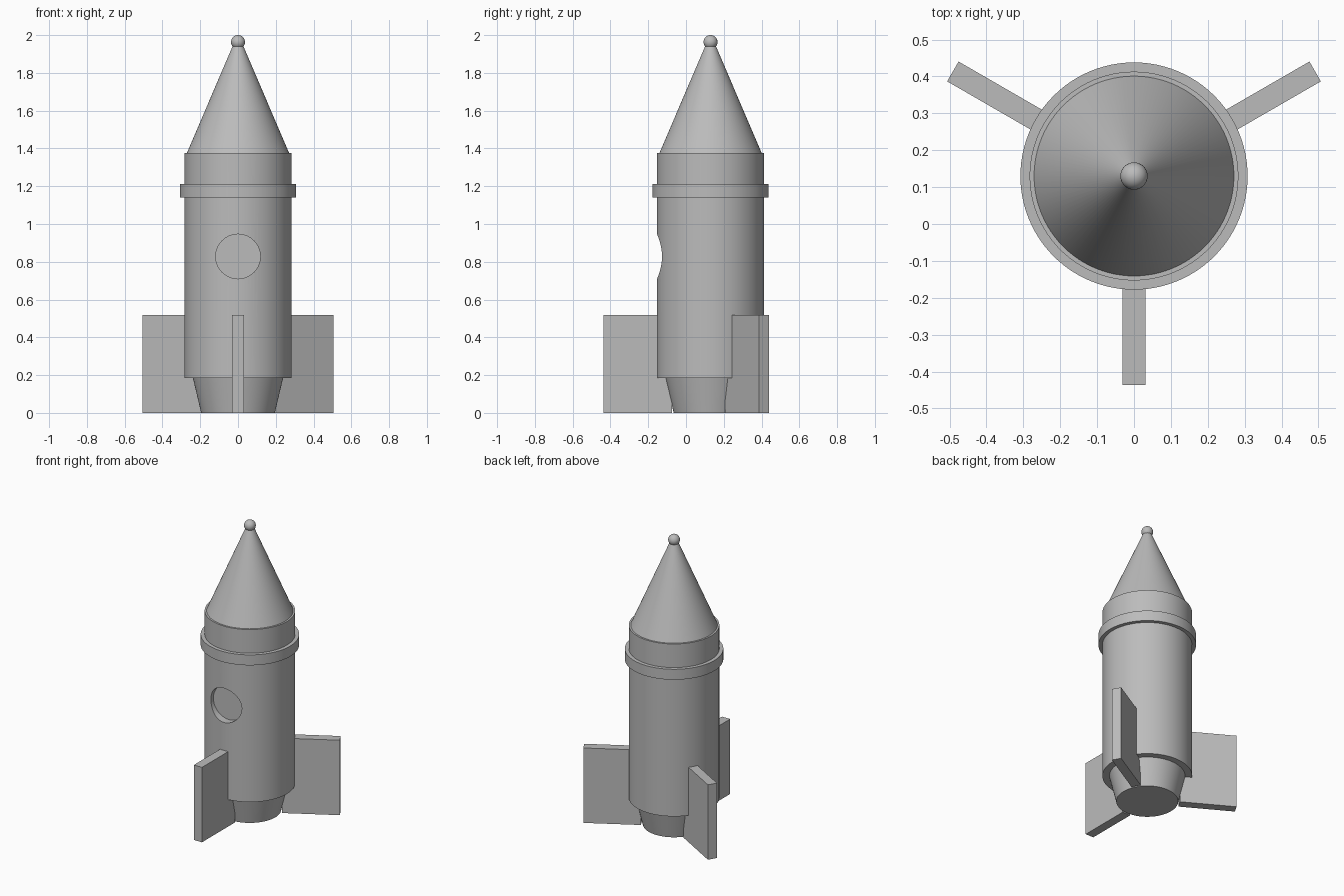
import bpy
import math
from mathutils import Matrix, Vector

cube = bpy.data.objects.get("Cube")
if cube:
    bpy.data.objects.remove(cube, do_unlink=True)

AXIS_Y = 0.13

grey = bpy.data.materials.new("plain_grey")
grey.use_nodes = True
grey.diffuse_color = (0.5, 0.5, 0.5, 1)
grey.node_tree.nodes["Principled BSDF"].inputs["Base Color"].default_value = (0.5, 0.5, 0.5, 1)


def finish(name):
    obj = bpy.context.object
    obj.name = name
    obj.data.materials.clear()
    obj.data.materials.append(grey)
    return obj


def smooth():
    bpy.ops.object.shade_smooth_by_angle(angle=math.radians(30))


def tapered(name, r_low, r_high, z_low, z_high):
    bpy.ops.mesh.primitive_cone_add(
        vertices=96, radius1=r_low, radius2=r_high, depth=z_high - z_low,
        location=(0, AXIS_Y, (z_low + z_high) / 2))
    obj = finish(name)
    smooth()
    return obj


# Hull, collar, nozzle and nose
body = tapered("body", 0.283, 0.283, 0.185, 1.375)
tapered("collar", 0.308, 0.308, 1.14, 1.212)
tapered("nozzle", 0.195, 0.24, 0, 0.19)
tapered("nose_cone", 0.273, 0.025, 1.37, 1.95)

bpy.ops.mesh.primitive_uv_sphere_add(segments=32, ring_count=16, radius=0.037,
                                     location=(0, AXIS_Y, 1.963))
finish("nose_ball")
smooth()

# Round flat-bottomed porthole recess in the front of the hull
bpy.ops.mesh.primitive_cylinder_add(vertices=64, radius=0.118, depth=0.2,
                                    location=(0, -0.2, 0.828),
                                    rotation=(math.pi / 2, 0, 0))
cutter = finish("porthole_cutter")
bpy.context.view_layer.objects.active = body
cut = body.modifiers.new("porthole", "BOOLEAN")
cut.object = cutter
cut.solver = "EXACT"
bpy.ops.object.modifier_apply(modifier=cut.name)
bpy.data.objects.remove(cutter, do_unlink=True)
bpy.ops.object.select_all(action="DESELECT")
body.select_set(True)
smooth()

# Three slab fins around the tail
INNER, OUTER, HEIGHT = 0.205, 0.567, 0.517
for name, angle in (("front_fin", -90), ("left_fin", 30), ("right_fin", 150)):
    turn = Matrix.Rotation(math.radians(angle), 4, "Z")
    centre = turn @ Vector(((INNER + OUTER) / 2, 0, HEIGHT / 2))
    bpy.ops.mesh.primitive_cube_add(size=1, location=centre + Vector((0, AXIS_Y, 0)),
                                    rotation=(0, 0, math.radians(angle)))
    fin = finish(name)
    fin.scale = (OUTER - INNER, 0.062, HEIGHT)
